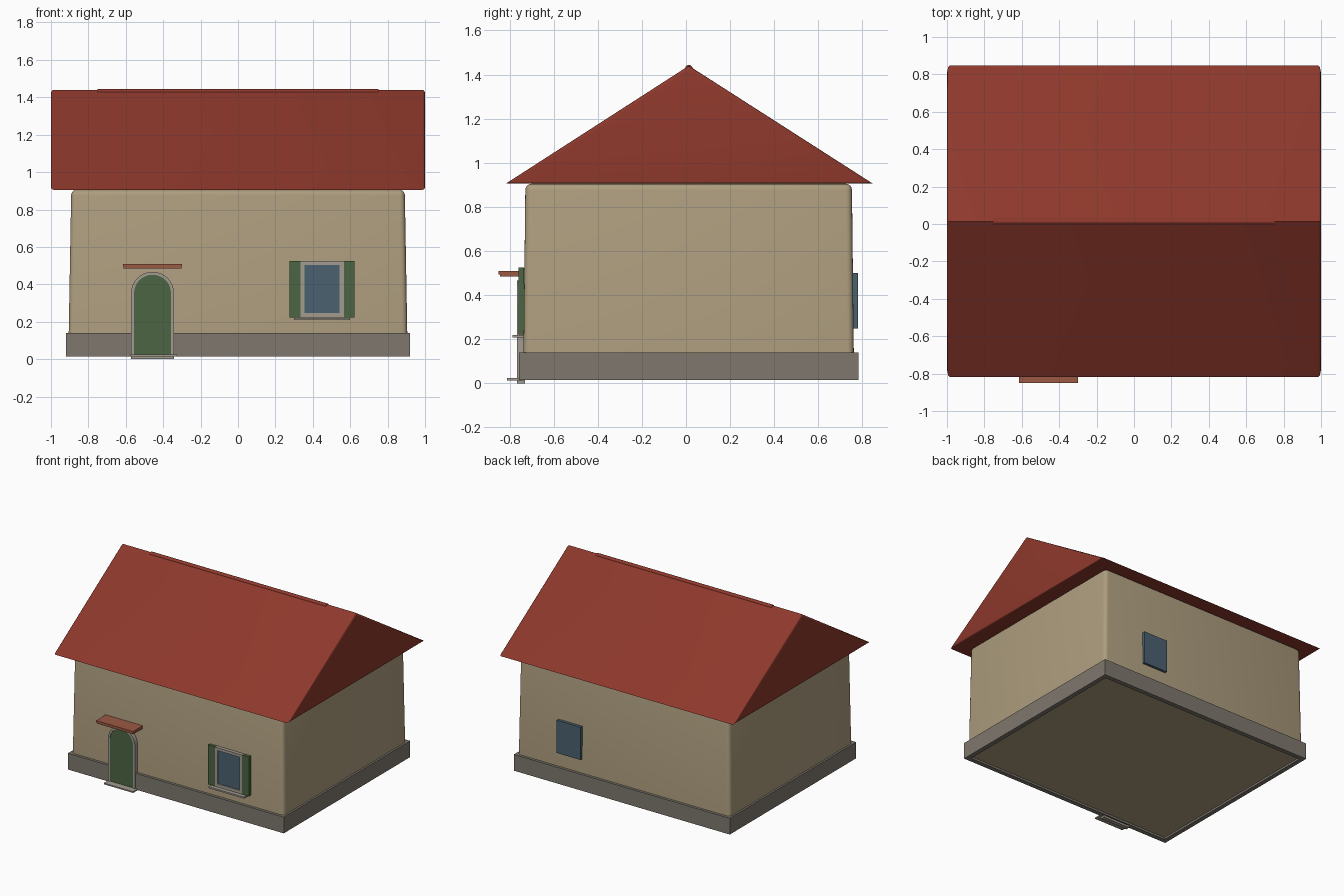
import bpy, bmesh, math

if "Cube" in bpy.data.objects:
    bpy.data.objects.remove(bpy.data.objects["Cube"])

def mat(name, r, g, b):
    m = bpy.data.materials.new(name)
    m.diffuse_color = (r, g, b, 1)
    m.use_nodes = True
    m.node_tree.nodes["Principled BSDF"].inputs["Base Color"].default_value = m.diffuse_color
    return m

RED = mat("roof_red", 0.27, 0.04, 0.025)
TILE = mat("canopy_red", 0.33, 0.10, 0.055)
WALL = mat("plaster", 0.42, 0.34, 0.21)
STONE = mat("stone", 0.21, 0.185, 0.155)
TRIM = mat("trim", 0.36, 0.33, 0.28)
GREEN = mat("paint_green", 0.07, 0.13, 0.055)
GLASS = mat("glass", 0.07, 0.12, 0.16)

def finish(name, bm, m, smooth=True):
    bmesh.ops.recalc_face_normals(bm, faces=bm.faces)
    me = bpy.data.meshes.new(name)
    bm.to_mesh(me)
    bm.free()
    ob = bpy.data.objects.new(name, me)
    bpy.context.collection.objects.link(ob)
    me.materials.append(m)
    if smooth:
        bpy.ops.object.select_all(action='DESELECT')
        ob.select_set(True)
        bpy.context.view_layer.objects.active = ob
        bpy.ops.object.shade_smooth_by_angle(angle=math.radians(35))
    return ob

def box_bm(x, y, z):
    bm = bmesh.new()
    bmesh.ops.create_cube(bm, size=1)
    for v in bm.verts:
        for i, (a, b) in enumerate((x, y, z)):
            v.co[i] = a if v.co[i] < 0 else b
    return bm

def box(name, x, y, z, m):
    return finish(name, box_bm(x, y, z), m, False)

def extrude(bm, faces, vec):
    r = bmesh.ops.extrude_face_region(bm, geom=faces)
    vs = [v for v in r["geom"] if isinstance(v, bmesh.types.BMVert)]
    bmesh.ops.translate(bm, verts=vs, vec=vec)

def arch(cx, r, z0, zc, n=16):
    pts = [(cx + r, z0)]
    pts += [(cx + r * math.cos(math.pi * i / n), zc + r * math.sin(math.pi * i / n)) for i in range(n + 1)]
    return pts + [(cx - r, z0)]

# walls: slightly tapered block with rounded corners and top
CY = 0.012
bm = box_bm((-0.907, 0.907), (CY - 0.75, CY + 0.75), (0.03, 0.905))
for v in bm.verts:
    if v.co.z > 0.5:
        v.co.x *= 0.983
        v.co.y = CY + (v.co.y - CY) * 0.987
edges = [e for e in bm.edges if max(v.co.z for v in e.verts) > 0.5]
bmesh.ops.bevel(bm, geom=edges, offset=0.028, segments=4, profile=0.5, affect='EDGES')
finish("walls", bm, WALL)

# plinth: stone band around the foot of the walls
bm = box_bm((-0.92, 0.92), (-0.757, 0.781), (0.015, 0.14))
bmesh.ops.delete(bm, geom=[f for f in bm.faces if abs(f.normal.z) > 0.9], context='FACES_ONLY')
plinth = finish("plinth", bm, STONE, False)
s = plinth.modifiers.new("Solidify", 'SOLIDIFY')
s.thickness = 0.035
s.offset = -1
s.use_even_offset = True

# roof: closed gable prism with softened gable edges
bm = bmesh.new()
f = bm.faces.new([bm.verts.new((-1, y, z)) for y, z in ((-0.818, 0.905), (0.848, 0.905), (0.013, 1.44))])
extrude(bm, [f], (2, 0, 0))
ends = [e for e in bm.edges if abs(e.verts[0].co.x - e.verts[1].co.x) < 0.1]
bmesh.ops.bevel(bm, geom=ends, offset=0.015, segments=3, profile=0.5, affect='EDGES')
finish("roof", bm, RED)

# ridge cap: slim roll along the ridge
bm = bmesh.new()
bmesh.ops.create_cone(bm, cap_ends=True, segments=12, radius1=0.017, radius2=0.017, depth=1.5)
for v in bm.verts:
    x, y, z = v.co
    v.co = (z, x + 0.013, y + 1.427)
finish("ridge_cap", bm, RED)

# door leaf
DX = -0.457
bm = bmesh.new()
f = bm.faces.new([bm.verts.new((x, -0.761, z)) for x, z in arch(DX, 0.102, 0.015, 0.352)])
extrude(bm, [f], (0, 0.03, 0))
finish("door", bm, GREEN)

# door frame: arched strip around the leaf
bm = bmesh.new()
inner, outer = [[bm.verts.new((x, -0.766, z)) for x, z in arch(DX, r, 0, 0.352)] for r in (0.099, 0.115)]
faces = [bm.faces.new((inner[i], inner[i + 1], outer[i + 1], outer[i])) for i in range(len(inner) - 1)]
extrude(bm, faces, (0, 0.035, 0))
finish("door_frame", bm, TRIM)

box("door_sill", (-0.572, -0.342), (-0.766, -0.735), (0, 0.018), TRIM)
box("door_step", (-0.575, -0.325), (-0.812, -0.735), (0.014, 0.024), TRIM)

# door canopy: two thin layers
box("canopy_board", (-0.612, -0.302), (-0.843, -0.73), (0.484, 0.496), TILE)
box("canopy_tiles", (-0.615, -0.299), (-0.85, -0.73), (0.494, 0.509), TILE)

# front window: frame bars, glass, shutters and sill
WX = 0.45
box("window_glass", (WX - 0.105, WX + 0.105), (-0.751, -0.73), (0.235, 0.51), GLASS)
for side, sx in (("left", -1), ("right", 1)):
    span = lambda a, b: tuple(sorted((WX + sx * a, WX + sx * b)))
    box("window_jamb_" + side, span(0.094, 0.116), (-0.759, -0.73), (0.222, 0.524), TRIM)
    box("shutter_" + side, span(0.116, 0.174), (-0.759, -0.735), (0.222, 0.525), GREEN)
for name, z in (("bottom", (0.222, 0.246)), ("top", (0.502, 0.524))):
    box("window_rail_" + name, (WX - 0.095, WX + 0.095), (-0.759, -0.73), z, TRIM)
box("window_sill", (WX - 0.15, WX + 0.15), (-0.786, -0.73), (0.208, 0.22), TRIM)

# back window
box("back_window", (0.353, 0.556), (0.75, 0.779), (0.248, 0.5), GLASS)
